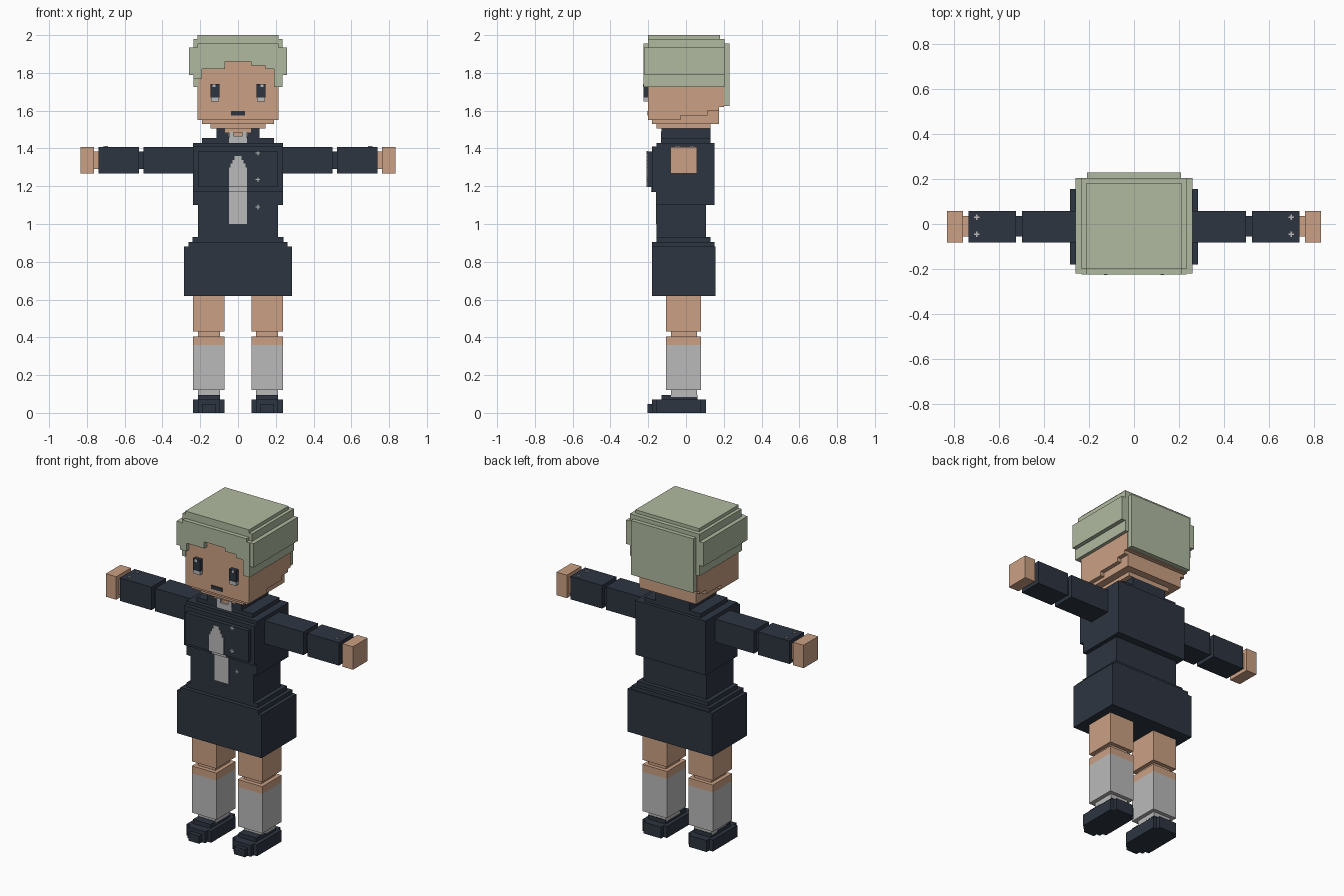
import bpy, bmesh


def lin(c):
    return c / 12.92 if c <= 0.04045 else ((c + 0.055) / 1.055) ** 2.4


def material(name, r, g, b):
    m = bpy.data.materials.new(name)
    m.diffuse_color = (lin(r / 255), lin(g / 255), lin(b / 255), 1)
    return m


HAIR = material("sage_green", 176, 186, 160)
SKIN = material("skin", 203, 160, 131)
NAVY = material("dark_navy", 45, 53, 65)
GREY = material("light_grey", 186, 186, 186)


def blocks(name, mat, boxes):
    """One object from boxes given as (x0, x1, y0, y1, z0, z1)."""
    bm = bmesh.new()
    for x0, x1, y0, y1, z0, z1 in boxes:
        for v in bmesh.ops.create_cube(bm, size=1)["verts"]:
            v.co = (x1 if v.co.x > 0 else x0,
                    y1 if v.co.y > 0 else y0,
                    z1 if v.co.z > 0 else z0)
    me = bpy.data.meshes.new(name)
    bm.to_mesh(me)
    bm.free()
    me.materials.append(mat)
    ob = bpy.data.objects.new(name, me)
    bpy.context.collection.objects.link(ob)
    return ob


def sides(name, mat, boxes):
    """Matching left and right objects, mirrored in x."""
    blocks("right_" + name, mat, boxes)
    blocks("left_" + name, mat, [(-b[1], -b[0], *b[2:]) for b in boxes])


def sym(w, *rest):
    return (-w, w, *rest)


# Head with stepped jaw
blocks("head", SKIN, [
    sym(.215, -.2, -.03, 1.55, 1.87),
    sym(.215, -.03, .115, 1.575, 1.87),
    sym(.215, .115, .175, 1.60, 1.87),
    sym(.215, .175, .2, 1.62, 1.87),
    sym(.19, -.18, .175, 1.53, 1.65),
    sym(.145, -.155, .13, 1.505, 1.54),
    sym(.07, -.13, .08, 1.485, 1.51)])
blocks("neck", SKIN, [sym(.05, -.12, .06, 1.46, 1.51)])

# Hair: crown layers, side panels, back panel and stepped fringe
blocks("hair_crown", HAIR, [
    sym(.215, -.2, .18, 1.97, 2.0),
    sym(.235, -.2, .205, 1.86, 1.98),
    sym(.215, -.225, .205, 1.935, 1.955)])
sides("hair_side", HAIR, [
    (.21, .235, -.205, .205, 1.725, 1.87),
    (.23, .26, -.22, .205, 1.79, 1.935)])
blocks("hair_back", HAIR, [
    sym(.21, .2, .23, 1.625, 1.955),
    sym(.23, .18, .205, 1.725, 1.90)])
blocks("hair_fringe", HAIR, [
    sym(.235, -.225, -.195, 1.86, 1.935),
    (-.235, -.07, -.225, -.195, 1.82, 1.87),
    (.07, .235, -.225, -.195, 1.84, 1.87),
    (.145, .235, -.225, -.195, 1.82, 1.85),
    (-.235, -.19, -.225, -.195, 1.77, 1.83),
    (.19, .235, -.225, -.195, 1.725, 1.83)])

# Face details
sides("eye", NAVY, [(.098, .145, -.225, -.195, 1.67, 1.74)])
sides("eye_white", GREY, [(.1, .143, -.224, -.195, 1.648, 1.67)])
sides("eye_glint", GREY, [(.118, .134, -.228, -.222, 1.724, 1.74)])
blocks("mouth", NAVY, [sym(.037, -.205, -.198, 1.575, 1.597)])

# Jacket: torso, chest, shoulders and open collar
blocks("torso", NAVY, [
    sym(.237, -.18, .15, 1.17, 1.41),
    sym(.237, -.155, .15, 1.10, 1.43),
    sym(.213, -.205, -.17, 1.195, 1.385),
    sym(.213, -.155, .105, .92, 1.11)])
blocks("collar", NAVY, [
    sym(.19, -.13, .13, 1.42, 1.455),
    sym(.115, .06, .13, 1.44, 1.505),
    (-.115, -.05, -.13, .08, 1.44, 1.505),
    (.05, .115, -.13, .08, 1.44, 1.505)])
blocks("shirt", GREY, [
    sym(.048, -.133, -.05, 1.43, 1.465),
    (-.048, -.025, -.133, -.1, 1.46, 1.49),
    (.025, .048, -.133, -.1, 1.46, 1.49)])

# Tie, tapered at the top and following the jacket layers
blocks("tie", GREY, [
    sym(.048, -.159, -.15, 1.0, 1.175),
    sym(.048, -.184, -.175, 1.17, 1.2),
    sym(.048, -.209, -.2, 1.195, 1.30),
    sym(.04, -.209, -.2, 1.29, 1.32),
    sym(.03, -.209, -.2, 1.31, 1.34),
    sym(.018, -.209, -.2, 1.33, 1.36)])

# Small cross-shaped buttons on the jacket and sleeves
front = []
for z, y in ((1.375, -.205), (1.235, -.205), (1.09, -.155)):
    for a, b in ((.012, .003), (.003, .012)):
        front.append((.105 - a, .105 + a, y - .003, y + .003, z - b, z + b))
blocks("jacket_buttons", GREY, front)
cuffs = []
for y in (.03, -.045):
    for a, b in ((.012, .003), (.003, .012)):
        cuffs.append((.70 - a, .70 + a, y - b, y + b, 1.404, 1.412))
sides("cuff_buttons", GREY, cuffs)

# Skirt with stepped waistband
blocks("skirt", NAVY, [
    sym(.24, -.155, .13, .88, .93),
    sym(.262, -.18, .15, .87, .905),
    sym(.285, -.18, .155, .62, .882)])

# Arms held straight out
sides("sleeve", NAVY, [
    (.22, .50, -.083, .058, 1.268, 1.408),
    (.49, .535, -.055, .035, 1.29, 1.385),
    (.525, .738, -.083, .058, 1.268, 1.408)])
sides("hand", SKIN, [
    (.73, .77, -.055, .035, 1.29, 1.385),
    (.763, .833, -.083, .058, 1.268, 1.408)])

# Legs, socks and shoes
sides("leg", SKIN, [
    (.072, .237, -.105, .08, .432, .64),
    (.095, .213, -.08, .057, .40, .44),
    (.072, .237, -.105, .08, .36, .405)])
sides("sock", GREY, [
    (.072, .237, -.105, .08, .12, .36),
    (.095, .213, -.08, .057, .085, .125)])
sides("shoe", NAVY, [
    (.072, .237, -.155, .08, 0, .07),
    (.095, .213, -.18, .105, 0, .07),
    (.095, .213, -.13, .06, .05, .095),
    (.118, .19, -.205, .1, 0, .047)])
